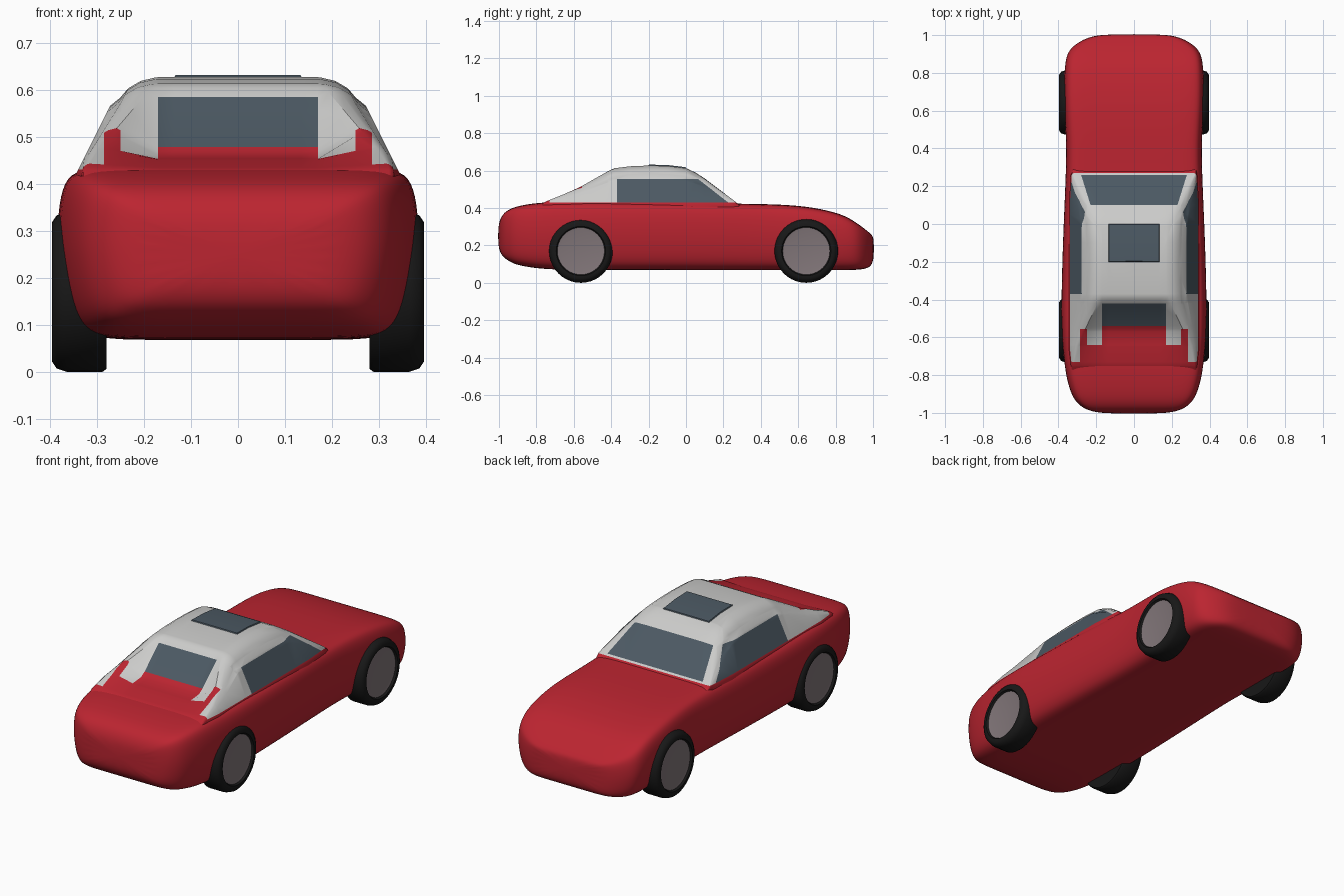
import bpy, bmesh, math
from mathutils import Vector

if "Cube" in bpy.data.objects:
    bpy.data.objects.remove(bpy.data.objects["Cube"])


def material(name, rgb):
    m = bpy.data.materials.new(name)
    m.diffuse_color = (*rgb, 1)
    m.use_nodes = True
    m.node_tree.nodes["Principled BSDF"].inputs["Base Color"].default_value = m.diffuse_color
    return m


RED = material("red paint", (0.50, 0.018, 0.03))
GREY = material("light grey paint", (0.60, 0.60, 0.59))
GLASS = material("dark glass", (0.072, 0.10, 0.125))
RUBBER = material("black rubber", (0.009, 0.009, 0.009))
RIM = material("rim grey", (0.22, 0.18, 0.19))


def loft(rings):
    """Skin closed rings of equal length and cap both ends."""
    bm = bmesh.new()
    vs = [[bm.verts.new(p) for p in r] for r in rings]
    n = len(vs[0])
    for a, b in zip(vs, vs[1:]):
        for i in range(n):
            j = (i + 1) % n
            bm.faces.new((a[i], a[j], b[j], b[i]))
    bm.faces.new(vs[0])
    bm.faces.new(vs[-1])
    bmesh.ops.recalc_face_normals(bm, faces=bm.faces)
    return bm


def finish(bm, name, mats, angle=None):
    me = bpy.data.meshes.new(name)
    bm.to_mesh(me)
    bm.free()
    ob = bpy.data.objects.new(name, me)
    bpy.context.collection.objects.link(ob)
    for m in mats:
        me.materials.append(m)
    bpy.ops.object.select_all(action='DESELECT')
    ob.select_set(True)
    bpy.context.view_layer.objects.active = ob
    if angle:
        bpy.ops.object.shade_smooth_by_angle(angle=math.radians(angle))
    else:
        bpy.ops.object.shade_smooth()
    return ob


def mirrored(half, y):
    """Half section from the centre line outwards, completed across x = 0."""
    pts = [(x, y, z) for x, z in half]
    return pts + [(-x, y, z) for x, z in reversed(half) if x > 0]


# Lower body: one section shape scaled along the length (y, half width, bottom, top)
SECTION = [(0, 0), (.4, 0), (.74, 0), (.88, .05), (.95, .2), (.987, .42), (1, .6),
           (.99, .8), (.95, .95), (.85, 1), (.45, 1), (0, 1)]
BODY = [(-1.005, .17, .19, .31), (-.985, .25, .145, .36), (-.96, .29, .125, .385),
        (-.92, .325, .10, .405), (-.85, .35, .085, .42), (-.75, .37, .072, .432),
        (-.55, .387, .068, .435), (-.3, .384, .068, .432), (0, .374, .068, .43),
        (.3, .36, .068, .422), (.45, .36, .068, .421), (.64, .372, .068, .411),
        (.8, .37, .068, .378), (.87, .363, .068, .348), (.92, .347, .07, .315),
        (.96, .30, .075, .285), (.99, .24, .088, .26), (1.005, .16, .13, .24)]
bm = loft([mirrored([(a * w, b0 + b * (t - b0)) for a, b in SECTION], y)
           for y, w, b0, t in BODY])
body = finish(bm, "lower_body", [RED])
body.modifiers.new("smooth", 'SUBSURF').levels = 2
body.modifiers["smooth"].render_levels = 2

# Cabin: (y, ridge height, centre height, width factor); centre drops behind the roof
CABIN = [(.30, .405, .405, .92), (.26, .437, .437, .97), (.1, .556, .558, 1),
         (.05, .588, .59, 1), (0, .612, .613, 1), (-.1, .624, .625, 1),
         (-.2, .626, .627, 1), (-.3, .622, .623, 1), (-.38, .612, .613, 1),
         (-.40, .605, .604, 1), (-.42, .595, .585, 1), (-.54, .527, .478, 1),
         (-.57, .51, .46, 1), (-.65, .475, .452, 1), (-.75, .435, .43, .97),
         (-.80, .40, .40, .92)]


def cabin_section(y, zt, zc, k):
    f = max(0.1, min(1, (zt - .42) / .17))
    side = lambda z: .345 - (z - .42) * .5
    s = side(zt)
    half = [(0, .36), (.345, .36), (.345, min(.42, zt - .02)),
            (side(zt - .06 * f), zt - .06 * f), (s + .008 * f, zt - .042 * f),
            (s - .008 * f, zt - .023 * f), (s - .035 * f, zt - .007 * f),
            (s - .065 * f, zt), (.17, zc), (0, zc)]
    return mirrored([(x * k, z) for x, z in half[:-2]] + half[-2:], y)


bm = loft([cabin_section(*c) for c in CABIN])
# Cut clean paint and glass borders into the cabin
cuts = [((0, 0, .43), (0, 0, 1)), ((0, 0, .555), (0, 0, 1)),
        ((0, .225, .43), (0, .125, .16))]
cuts += [((0, y, 0), (0, 1, 0)) for y in (-.37, -.555, -.64, -.73)]
for sx in (1, -1):
    cuts += [((sx * x, 0, 0), (1, 0, 0)) for x in (.135, .25, .285)]
    cuts.append(((sx * .28, .26, 0), (sx * .16, -.05, 0)))
for co, no in cuts:
    bmesh.ops.bisect_plane(bm, geom=bm.verts[:] + bm.edges[:] + bm.faces[:], dist=1e-5,
                           plane_co=co, plane_no=Vector(no).normalized())
bm.normal_update()


def paint(face):
    c, n = face.calc_center_median(), face.normal
    x, y, z = abs(c.x), c.y, c.z
    if z < .43 or n.z < -.3:
        return 1
    if abs(n.x) > .6 and z < .555 and y > -.37:                 # side windows
        return 2 if (y - .225) * .125 + (z - .43) * .16 < 0 else 0
    if .1 < y < .26 and x < .28 - (.26 - y) * .3125:            # windscreen
        return 2
    if x < .17 and -.54 < y < -.42:                             # rear window
        return 2
    if x < .135 and -.2 < y < 0 and n.z > .8:                   # sunroof
        return 3
    limit = -.54 if x < .17 else -.64 if x < .25 else -.555 if x < .285 else -.73
    return 0 if y > limit else 1


for f in bm.faces:
    f.material_index = paint(f)
# Raise the sunroof panel slightly
roof = [f for f in bm.faces if f.material_index == 3]
for f in roof:
    f.material_index = 2
bmesh.ops.inset_region(bm, faces=roof, thickness=.003, depth=.005)
finish(bm, "cabin", [GREY, RED, GLASS], 35)

# Wheels: turned profile (radius, distance along the axle)
WHEEL = [(.02, .28), (.164, .28), (.17, .288), (.17, .365), (.163, .386), (.148, .396),
         (.132, .396), (.126, .386), (.11, .383), (.02, .38)]
for end, yc in (("rear", -.562), ("front", .643)):
    for side, sx in (("right", 1), ("left", -1)):
        bm = loft([[(sx * x, yc + r * math.cos(a * math.tau / 40),
                     .17 + r * math.sin(a * math.tau / 40)) for a in range(40)]
                   for r, x in WHEEL])
        for f in bm.faces:
            c = f.calc_center_median()
            r = math.hypot(c.y - yc, c.z - .17)
            f.material_index = int(r < .127 and abs(c.x) > .35)
        finish(bm, f"{end}_{side}_wheel", [RUBBER, RIM], 40)
